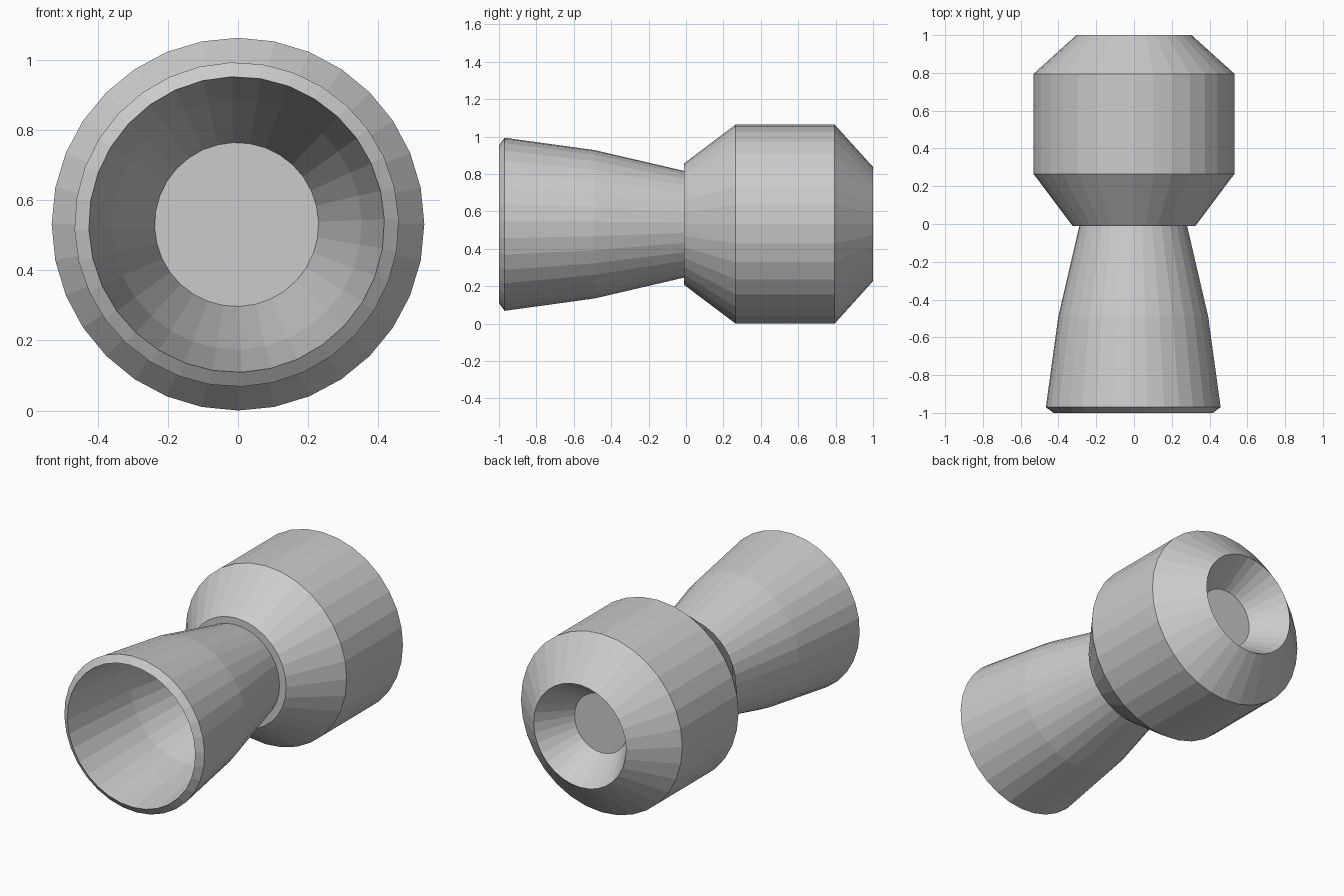
import bpy, bmesh, math

if "Cube" in bpy.data.objects:
    bpy.data.objects.remove(bpy.data.objects["Cube"])


def lathe(name, profile, centre, sides=32, turn=0.0, caps=False):
    """Spin a (y, radius) profile around an axis parallel to y."""
    bm = bmesh.new()
    rings = []
    for y, r in profile:
        ring = []
        for i in range(sides):
            a = 2 * math.pi * i / sides + turn
            ring.append(bm.verts.new((centre[0] + r * math.sin(a), y,
                                      centre[1] + r * math.cos(a))))
        rings.append(ring)
    for a, b in zip(rings, rings[1:]):
        for i in range(sides):
            j = (i + 1) % sides
            bm.faces.new((a[i], a[j], b[j], b[i]))
    if caps:
        bm.faces.new(rings[0])
        bm.faces.new(rings[-1])
    bmesh.ops.recalc_face_normals(bm, faces=bm.faces)
    mesh = bpy.data.meshes.new(name)
    bm.to_mesh(mesh)
    bm.free()
    obj = bpy.data.objects.new(name, mesh)
    bpy.context.collection.objects.link(obj)
    return obj


# Barrel body: bevelled at both ends, with a conical recess in the back
lathe("body", [(-0.01, 0.325), (0.265, 0.532), (0.795, 0.532),
               (1.0, 0.305), (0.80, 0.175)], (0, 0.532), caps=True)

# Hollow flared nozzle: outer wall, bevelled lip, inner wall
lathe("nozzle", [(0.0, 0.283), (-0.49, 0.397), (-0.97, 0.463), (-1.0, 0.422),
                 (-0.49, 0.357), (-0.01, 0.234)],
      (-0.004, 0.531), turn=math.radians(-2))
